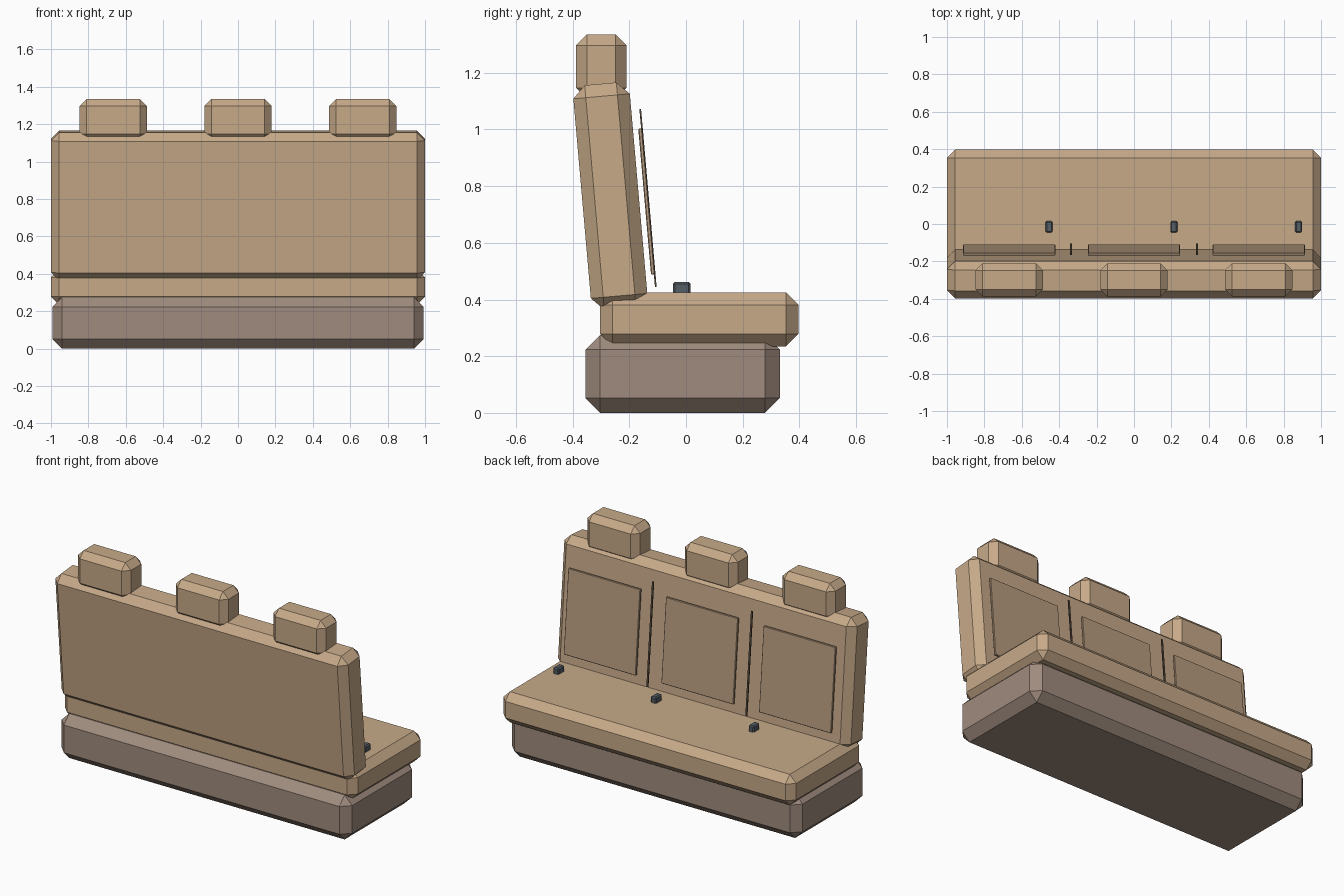
import bpy, bmesh
from math import radians
from mathutils import Matrix

if "Cube" in bpy.data.objects:
    bpy.data.objects.remove(bpy.data.objects["Cube"])


def material(name, rgb):
    m = bpy.data.materials.new(name)
    m.diffuse_color = (*rgb, 1)
    m.use_nodes = True
    m.node_tree.nodes["Principled BSDF"].inputs["Base Color"].default_value = m.diffuse_color
    return m


fabric = material("tan_fabric", (0.57, 0.40, 0.25))
inset = material("dark_tan_fabric", (0.47, 0.33, 0.21))
plinth = material("brown_plinth", (0.35, 0.26, 0.21))
seam = material("dark_seam", (0.10, 0.07, 0.05))
plastic = material("slate_plastic", (0.09, 0.11, 0.13))
TILT = 5


def block(name, center, size, chamfer, mat, tilt=0):
    """Flat-chamfered box, optionally leaning back about x."""
    bm = bmesh.new()
    bmesh.ops.create_cube(bm, size=1, matrix=Matrix.Diagonal((*size, 1)))
    if chamfer:
        bmesh.ops.bevel(bm, geom=bm.edges[:], offset=chamfer, segments=1,
                        affect='EDGES', clamp_overlap=True)
    me = bpy.data.meshes.new(name)
    bm.to_mesh(me)
    bm.free()
    me.materials.append(mat)
    ob = bpy.data.objects.new(name, me)
    ob.location = center
    ob.rotation_euler.x = radians(tilt)
    bpy.context.collection.objects.link(ob)
    return ob


# plinth, seat cushion and leaning backrest
block("base", (0, -0.012, 0.1375), (1.985, 0.686, 0.275), 0.052, plinth)
block("seat", (0, 0.047, 0.33), (2, 0.70, 0.19), 0.044, fabric)
block("backrest", (0, -0.267, 0.765), (2, 0.20, 0.795), 0.044, fabric, TILT)

# one headrest, back panel and buckle per place
for i, x in enumerate((-0.667, 0, 0.667), 1):
    block(f"headrest_{i}", (x, -0.299, 1.222), (0.36, 0.178, 0.226), 0.038, fabric)
    block(f"back_panel_{i}", (x, -0.139, 0.746), (0.493, 0.014, 0.518), 0.003, inset, TILT)
    block(f"buckle_{i}", (x + 0.213, -0.015, 0.431), (0.038, 0.062, 0.062), 0.007, plastic)

# seams between the places
for i, x in enumerate((-0.338, 0.338), 1):
    block(f"seam_{i}", (x, -0.134, 0.758), (0.011, 0.006, 0.63), 0, seam, TILT)
